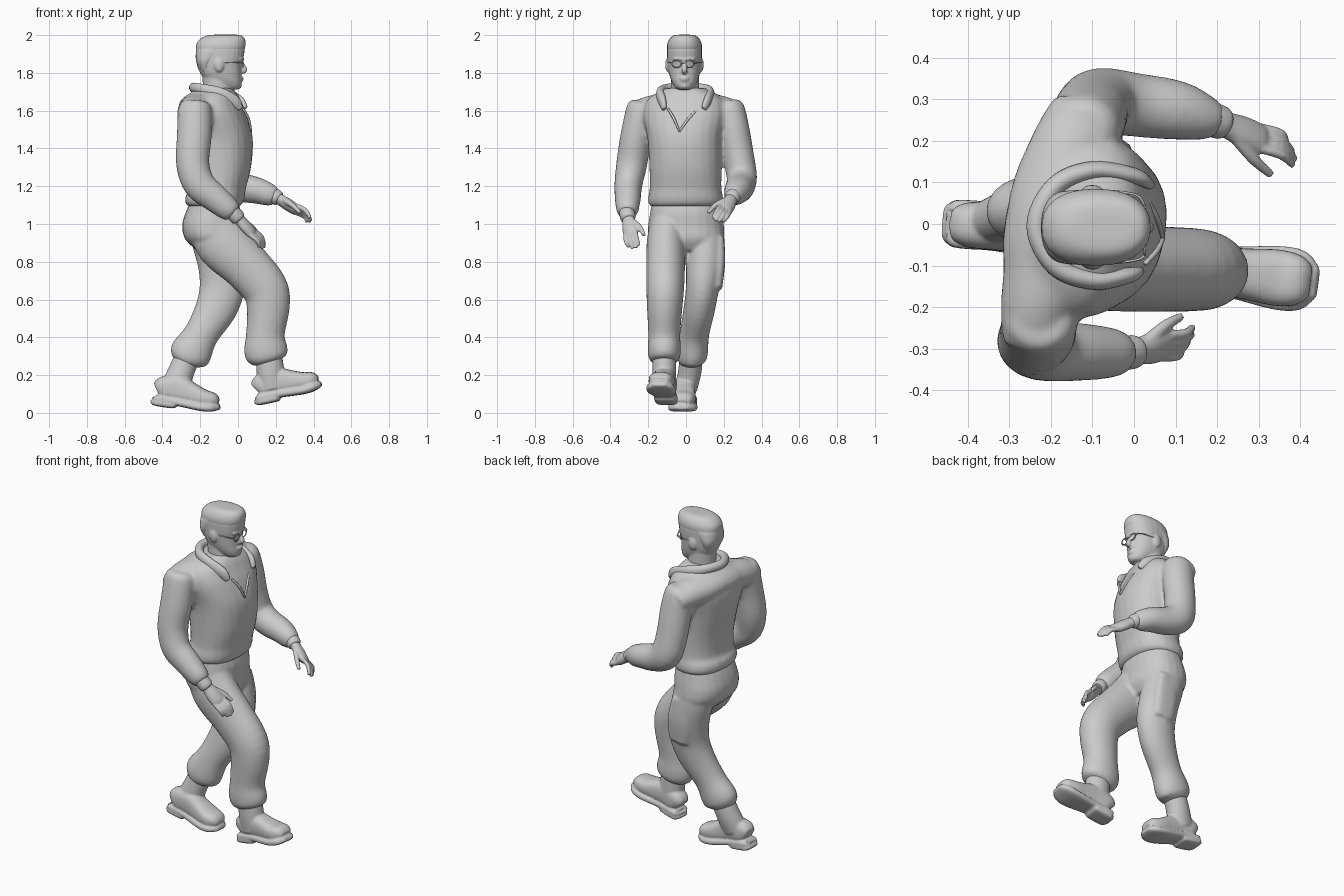
import bpy, bmesh, math
from mathutils import Vector, Matrix


def smooth_rows(rows, steps):
    # Catmull-Rom interpolation of whole ring tuples
    p = [rows[0]] + list(rows) + [rows[-1]]
    out = []
    for i in range(1, len(p) - 2):
        for k in range(steps):
            t = k / steps
            out.append([0.5 * (2 * b + (c - a) * t + (2 * a - 5 * b + 4 * c - d) * t * t
                               + (3 * b - a - 3 * c + d) * t ** 3)
                        for a, b, c, d in zip(p[i - 1], p[i], p[i + 1], p[i + 2])])
    out.append(list(rows[-1]))
    return out


def tube(bm, rows, ref=(0, 1, 0), flat=False, n=2.0, steps=4, seg=24, mat=None):
    # rows: x, y, z, half depth, half width along ref, yaw in degrees (optional)
    rows = smooth_rows([tuple(r) + (0,) * (6 - len(r)) for r in rows], steps)
    pts = [Vector(r[:3]) for r in rows]
    ref = Vector(ref)
    rings = []
    for i, r in enumerate(rows):
        t = pts[min(i + 1, len(pts) - 1)] - pts[max(i - 1, 0)]
        t = Vector((0, 0, -1)) if flat else t.normalized()
        side = (ref - t * ref.dot(t)).normalized()
        other = side.cross(t)
        if r[5]:
            m = Matrix.Rotation(math.radians(r[5]), 3, 'Z')
            side, other = m @ side, m @ other
        ring = []
        for k in range(seg):
            c, s = math.cos(math.tau * k / seg), math.sin(math.tau * k / seg)
            c = math.copysign(abs(c) ** (2 / n), c)
            s = math.copysign(abs(s) ** (2 / n), s)
            co = pts[i] + other * (c * max(r[3], .002)) + side * (s * max(r[4], .002))
            ring.append(bm.verts.new(mat @ co if mat else co))
        rings.append(ring)
    for a, b in zip(rings, rings[1:]):
        for k in range(seg):
            bm.faces.new((a[k], a[(k + 1) % seg], b[(k + 1) % seg], b[k]))
    bm.faces.new(rings[0][::-1])
    bm.faces.new(rings[-1])


def stack(bm, rows, yc=0.0, n=2.3, **kw):
    # horizontal rings: z, back x, front x, half width, yaw
    tube(bm, [((b + f) / 2, yc, z, (f - b) / 2, w, yaw) for z, b, f, w, yaw in rows],
         flat=True, n=n, **kw)


def ball(bm, loc, scale):
    bmesh.ops.create_uvsphere(bm, u_segments=20, v_segments=12, radius=1,
                              matrix=Matrix.Translation(loc) @ Matrix.Diagonal((*scale, 1)))


def finish(name, bm, voxel=None, soften=4):
    bmesh.ops.recalc_face_normals(bm, faces=bm.faces[:])
    for f in bm.faces:
        f.smooth = True
    me = bpy.data.meshes.new(name)
    bm.to_mesh(me)
    bm.free()
    ob = bpy.data.objects.new(name, me)
    bpy.context.collection.objects.link(ob)
    if voxel:
        r = ob.modifiers.new("Fuse", 'REMESH')
        r.mode, r.voxel_size, r.use_smooth_shade = 'VOXEL', voxel, True
        s = ob.modifiers.new("Soften", 'SMOOTH')
        s.factor, s.iterations = 0.5, soften


# Jacket: torso twisted at the shoulders, shoulder yoke, and both sleeves
bm = bmesh.new()
stack(bm, [(1.09, -.255, .0, .18, 0), (1.11, -.278, .025, .197, -2), (1.15, -.277, .037, .197, -3),
           (1.19, -.257, .042, .19, -4), (1.30, -.265, .068, .192, -7), (1.45, -.295, .076, .2, -11),
           (1.57, -.31, .045, .225, -13), (1.64, -.29, .015, .215, -13), (1.685, -.255, -.005, .17, -12),
           (1.72, -.22, -.03, .1, -10)], yc=-.002)
tube(bm, [(-.24, -.285, 1.575, .075, .065), (-.235, -.2, 1.595, .087, .08), (-.2, -.1, 1.61, .12, .085),
          (-.185, 0, 1.62, .125, .085), (-.165, .1, 1.61, .122, .085), (-.145, .2, 1.595, .098, .08),
          (-.118, .28, 1.575, .078, .065)], ref=(0, 0, 1))
tube(bm, [(-.225, -.225, 1.65, .06, .06), (-.227, -.232, 1.61, .088, .083), (-.232, -.265, 1.46, .092, .083),
          (-.24, -.287, 1.32, .088, .082), (-.205, -.305, 1.21, .085, .074), (-.125, -.308, 1.14, .075, .069),
          (-.055, -.31, 1.082, .064, .06), (-.025, -.31, 1.055, .05, .046)])
tube(bm, [(-.13, .22, 1.65, .06, .06), (-.125, .227, 1.61, .09, .083), (-.11, .253, 1.5, .092, .083),
          (-.1, .278, 1.36, .09, .082), (-.075, .296, 1.25, .09, .08), (0, .287, 1.2, .08, .077),
          (.1, .274, 1.177, .07, .072), (.165, .257, 1.155, .06, .057), (.2, .247, 1.142, .045, .04)])
finish("jacket", bm, .011, 4)

# Trousers: hips, legs, bloused hems and thigh pocket
bm = bmesh.new()
stack(bm, [(1.12, -.25, .0, .18, 0), (1.06, -.278, .016, .19, 0), (.99, -.296, .016, .2, 0),
           (.92, -.28, .02, .197, 0), (.86, -.22, -.01, .13, 0)])
tube(bm, [(-.14, -.1, 1.02, .13, .09), (-.08, -.105, .9, .145, .103), (.04, -.108, .78, .13, .103),
          (.142, -.11, .66, .122, .1), (.16, -.113, .56, .114, .094), (.145, -.115, .42, .102, .085),
          (.147, -.115, .34, .115, .087), (.152, -.115, .29, .106, .082), (.157, -.115, .265, .07, .06)])
tube(bm, [(-.15, .1, 1.02, .12, .09), (-.12, .105, .9, .122, .1), (-.093, .1, .78, .118, .1),
          (-.085, .087, .66, .119, .088), (-.117, .07, .55, .11, .083), (-.192, .045, .42, .092, .078),
          (-.243, .035, .33, .109, .082), (-.266, .03, .29, .101, .077), (-.278, .03, .262, .065, .06)])
tube(bm, [(-.09, .174, .93, .055, .028), (-.08, .168, .8, .075, .04), (-.07, .157, .66, .066, .034)], n=3)
finish("trousers", bm, .01, 4)


# Boots: upper, ankle shaft, sole and heel block fused into one
def boot(side, loc, yaw, pitch, shaft):
    m = (Matrix.Translation(loc) @ Matrix.Rotation(math.radians(yaw), 4, 'Z')
         @ Matrix.Rotation(math.radians(-pitch), 4, 'Y'))
    bm = bmesh.new()
    tube(bm, shaft)
    tube(bm, [(.01, 0, .07, .042, .04), (.04, 0, .085, .065, .055), (.12, 0, .095, .072, .058),
              (.19, 0, .08, .06, .062), (.26, 0, .066, .047, .068), (.31, 0, .06, .042, .06),
              (.336, 0, .05, .02, .04)], n=2.6, mat=m)
    tube(bm, [(0, 0, .03, .012, .035), (.012, 0, .028, .019, .057), (.12, 0, .026, .02, .06),
              (.25, 0, .018, .021, .077), (.315, 0, .025, .02, .07), (.352, 0, .034, .012, .035)],
         n=3.5, mat=m)
    tube(bm, [(.001, 0, .016, .018, .035), (.012, 0, .01, .021, .057), (.1, 0, .01, .021, .058),
              (.108, 0, .015, .017, .053)], n=4, mat=m)
    finish(side + "_boot", bm, .006, 2)


boot("right", (.106, -.1, .05), -7, 12,
     [(.163, -.115, .31, .07, .062), (.172, -.115, .22, .074, .063), (.188, -.112, .13, .08, .058)])
boot("left", (-.447, .002, .05), -4, -8.5,
     [(-.262, .03, .31, .068, .06), (-.3, .02, .22, .069, .062), (-.335, .003, .13, .078, .057)])


# Hands: rolled thumb-up, with palm, four curled fingers, thumb, and the shirt cuff
def hand(side, wrist, tip, thumb, inward):
    w, e = Vector(wrist), Vector(tip)
    d = (e - w).normalized()
    s = (Vector((0, 1, 0)) - d * d.y).normalized() * inward
    up = d.cross(s)
    up = up if up.z > 0 else -up
    s, up = s * .87 + up * .5, up * .87 - s * .5
    bm = bmesh.new()
    tube(bm, [(*w.lerp(e, f), a, b) for f, a, b in
              ((-.1, .03, .032), (.1, .028, .034), (.3, .028, .042), (.5, .024, .042), (.58, .016, .036))], ref=s)
    for i, reach in enumerate((.88, .97, 1.0, .97)):
        o = i - 1.5
        tube(bm, [(*(w.lerp(e, .48) + s * o * .02), .013, .012),
                  (*(w.lerp(e, .75) + s * o * .021 + up * .01), .0125, .0115),
                  (*(w.lerp(e, reach) + s * o * .019 - up * .012), .009, .009)], seg=10)
    root = w.lerp(e, .2) + s * .02
    tube(bm, [(*root, .019, .018), (*(root.lerp(Vector(thumb), .5) + s * .01), .015, .014),
              (*thumb, .01, .01)], ref=up, seg=10)
    finish(side + "_hand", bm, .005, 3)
    bm = bmesh.new()
    tube(bm, [(*(w + d * f), r, r) for f, r in ((-.04, .04), (-.005, .041), (.012, .038), (.02, .03))])
    finish(side + "_cuff", bm)


hand("right", (-.005, -.308, 1.037), (.145, -.278, .875), (.115, -.222, .94), 1)
hand("left", (.205, .245, 1.14), (.395, .168, 1.02), (.33, .118, 1.06), -1)

# Head: skull, neck, nose, brow, lips, chin and ears
Y = -.008
bm = bmesh.new()
stack(bm, [(1.64, -.19, -.01, .085, 0), (1.7, -.185, -.025, .076, 0), (1.8, -.19, -.04, .074, 0)], yc=-.005, n=2)
stack(bm, [(1.712, -.06, .0, .025, 0), (1.722, -.11, .014, .047, 0), (1.75, -.155, .02, .066, 0),
           (1.79, -.195, .018, .08, 0), (1.84, -.217, .02, .088, 0), (1.89, -.222, .031, .092, 0),
           (1.94, -.215, .033, .089, 0), (1.975, -.17, -.01, .06, 0)], yc=Y)
tube(bm, [(.012, Y, 1.868, .01, .009), (.025, Y, 1.84, .012, .011), (.034, Y, 1.815, .015, .016),
          (.02, Y, 1.802, .01, .014)], seg=12)
ball(bm, (.01, Y, 1.872), (.022, .06, .01))
ball(bm, (.014, Y, 1.773), (.017, .028, .007))
ball(bm, (.014, Y, 1.761), (.015, .024, .007))
ball(bm, (.0, Y, 1.732), (.02, .028, .018))
for s in (-1, 1):
    ball(bm, (-.1, Y + s * .088, 1.842), (.026, .014, .038))
finish("head", bm, .006, 2)

# Hair: flat top blending into the skull
bm = bmesh.new()
stack(bm, [(1.9, -.21, .015, .082, 0), (1.925, -.222, .035, .092, 0), (1.955, -.22, .041, .091, 0),
           (1.982, -.198, .036, .078, 0), (1.998, -.165, .02, .058, 0), (2.002, -.13, -.0, .03, 0)], yc=Y)
stack(bm, [(1.8, -.195, -.14, .06, 0), (1.86, -.222, -.12, .085, 0), (1.92, -.223, -.03, .091, 0)], yc=Y)
finish("hair", bm, .007, 3)

# Spectacles
bm = bmesh.new()
for s in (-1, 1):
    loop = [(.026, Y - .008 + s * .034 + .025 * math.cos(a), 1.848 + .02 * math.sin(a), .003, .003)
            for a in [math.tau * k / 16 for k in range(17)]]
    tube(bm, loop, ref=(1, 0, 0), steps=1, seg=8)
    tube(bm, [(.026, Y - .008 + s * .06, 1.853, .003, .003), (.0, Y + s * .08, 1.855, .003, .003),
              (-.1, Y + s * .09, 1.856, .003, .003)], ref=(0, 0, 1), seg=8)
tube(bm, [(.03, Y - .019, 1.852, .003, .003), (.03, Y + .003, 1.852, .003, .003)], ref=(0, 0, 1), seg=8)
finish("spectacles", bm)

# Turned-down collar, open at the front
bm = bmesh.new()
tube(bm, [(.012, -.115, 1.61, .012, .016), (-.02, -.125, 1.65, .02, .032), (-.1, -.135, 1.69, .023, .034),
          (-.19, -.1, 1.714, .024, .028), (-.235, -.005, 1.722, .024, .026), (-.19, .09, 1.714, .024, .028),
          (-.1, .128, 1.69, .023, .034), (-.0, .115, 1.652, .02, .032), (.038, .095, 1.612, .012, .016)],
     ref=(0, 0, 1), steps=6)
finish("collar", bm)

# Undershirt neckline and the V of the jacket opening
bm = bmesh.new()
stack(bm, [(1.6, -.2, .03, .1, -8), (1.66, -.205, .005, .1, -8), (1.695, -.2, -.015, .09, -6)], yc=-.008)
finish("undershirt", bm)
bm = bmesh.new()
for y0 in (-.095, .065):
    tube(bm, [(.027, y0, 1.61, .006, .006), (.055, (y0 - .035) / 2, 1.56, .007, .007),
              (.07, -.035, 1.49, .005, .005)], seg=10)
finish("jacket_opening", bm)
